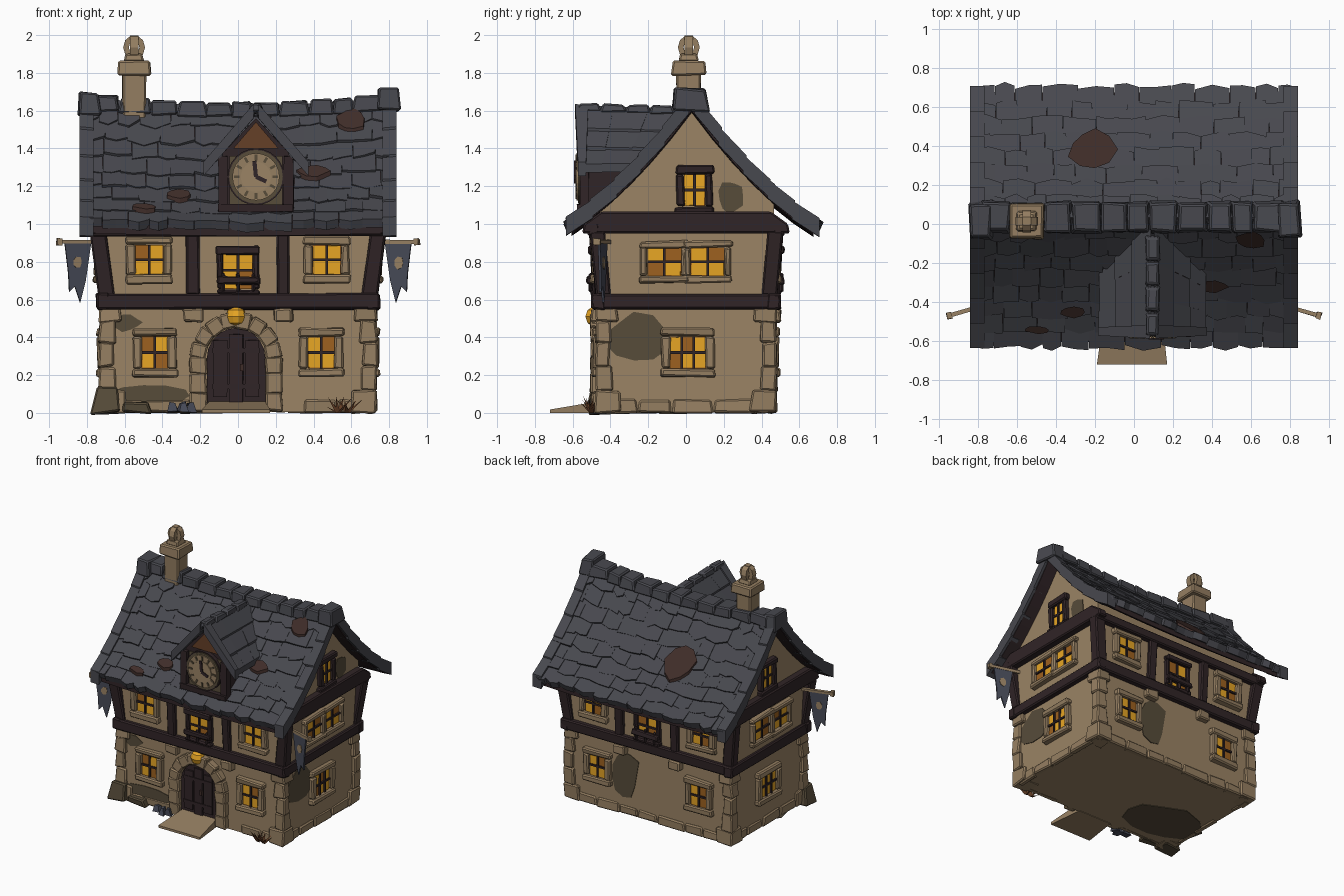
import bpy, bmesh, math, random
from mathutils import Matrix, Vector

if "Cube" in bpy.data.objects:
    bpy.data.objects.remove(bpy.data.objects["Cube"])
random.seed(4)

COLORS = {
    "plaster": (0.325, 0.228, 0.128), "stone": (0.300, 0.210, 0.120),
    "slate": (0.064, 0.065, 0.077), "dark wood": (0.030, 0.018, 0.020),
    "stained plaster": (0.095, 0.072, 0.042), "bare roof brown": (0.050, 0.026, 0.022),
    "glowing yellow": (0.80, 0.38, 0.018), "amber": (0.34, 0.12, 0.014),
    "banner blue": (0.060, 0.066, 0.092), "rust": (0.13, 0.05, 0.02)}
MATS = {}
for n, c in COLORS.items():
    MATS[n] = bpy.data.materials.new(n)
    MATS[n].diffuse_color = (*c, 1)
PL, ST, SL, WD, SP, BR, YE, AM, BA, RU = COLORS
PARTS, I = {}, Matrix()
rnd = random.uniform


def add(part, mat, verts, faces):
    bm, used = PARTS.setdefault(part, (bmesh.new(), []))
    if mat not in used:
        used.append(mat)
    vs = [bm.verts.new(v) for v in verts]
    for f in faces:
        bm.faces.new([vs[i] for i in f]).material_index = used.index(mat)


def loft(part, mat, a, b):
    """Closed solid between two matching rings."""
    n = len(a)
    add(part, mat, list(a) + list(b), [list(range(n)), list(range(2 * n - 1, n - 1, -1))] +
        [(i, (i + 1) % n, n + (i + 1) % n, n + i) for i in range(n)])


def prism(part, mat, pts, y0, y1, M=I):
    """Outline in x, z extruded along y."""
    loft(part, mat, [M @ Vector((x, y0, z)) for x, z in pts], [M @ Vector((x, y1, z)) for x, z in pts])


def block(part, mat, c, s, M=I, j=0.0, top=1.0, shift=(0, 0)):
    """Box with centre c and size s, jittered; top can taper and lean."""
    def ring(z, k, dx, dy):
        return [M @ Vector((c[0] + dx + a * k * s[0] / 2 + rnd(-j, j), c[1] + dy + b * k * s[1] / 2 + rnd(-j, j),
                            c[2] + z * s[2] / 2 + rnd(-j, j))) for a, b in ((-1, -1), (1, -1), (1, 1), (-1, 1))]
    loft(part, mat, ring(-1, 1, 0, 0), ring(1, top, *shift))


def slab(part, mat, pts, off):
    loft(part, mat, pts, [Vector(p) - Vector(off) for p in pts])


def blob(cx, cz, rx, rz, n=11):
    return [(cx + rx * k * math.cos(a), cz + rz * k * math.sin(a)) for a, k in
            ((i * math.tau / n, rnd(0.75, 1.12)) for i in range(n))]


def side(deg):
    """Frame in which a wall faces local -y."""
    return Matrix.Rotation(math.radians(deg), 4, 'Z')


def window(part, M, x, z, w, h, d, trim=ST, t=0.045, cols=2, rows=2):
    """Amber panes, most with glowing centres, bars and a chunky surround; d is wall distance."""
    pw, ph = w / cols, h / rows
    for i in range(cols):
        for k in range(rows):
            cx, cz = x - w / 2 + (i + .5) * pw, z - h / 2 + (k + .5) * ph
            block(part, AM, (cx, -d - .003, cz), (pw, .008, ph), M)
            if rnd(0, 1) < .72:
                block(part, YE, (cx, -d - .006, cz), (pw * .9, .008, ph * .88), M, .002)
    for i in range(1, cols):
        block(part, WD, (x - w / 2 + i * pw, -d - .01, z), (.014, .02, h), M)
    for k in range(1, rows):
        block(part, WD, (x, -d - .01, z - h / 2 + k * ph), (w, .02, .014), M)
    for s in (-1, 1):
        block(part + "_surround", trim, (x + s * (w + t) / 2, -d - .006, z), (t, .055, h), M, .006)
        block(part + "_surround", trim, (x, -d - .008, z + s * (h + t) / 2), (w + 2.2 * t, .06, t), M, .007)


# ---- stone ground floor, plinth, corner stones
block("ground_floor", PL, (0, 0, .282), (1.42, .91, .556))
for sx in (-1, 1):
    for sy in (-1, 1):
        for z, k, h in ((.06, .14, .12), (.18, .09, .13), (.31, .075, .13), (.43, .09, .12), (.52, .12, .08)):
            block("corner_stones", ST, (sx * (.735 - k / 2), sy * (.48 - k / 2), z), (k, k, h), I, .008, .92)
for deg, half, d in ((0, .68, .455), (90, .43, .71), (180, .68, .455), (270, .43, .71)):
    M, x = side(deg), -half
    while x < half:                                     # plinth stones
        w = min(rnd(.14, .26), half - x + .01)
        if deg or abs(x + w / 2) > .25:
            block("plinth", ST, (x + w / 2, -d + .01, .035), (w, .045, rnd(.06, .08)), M, .005, .9)
        x += w
    for x in (-.24, .24) if half > .5 else ():          # corbels below the beam
        block("corbels", ST, (x, -d - .01, .515), (.1, .07, .07), M, .008)

# ---- upper floor with gables, posts and beams
prism("upper_floor", PL, [(-.465, .58), (.465, .58), (.465, 1.12), (.03, 1.60), (-.405, 1.12), (-.465, 1.08)],
      -.725, .725, side(90))
for deg, half, d in ((0, .75, .465), (180, .75, .465), (90, .50, .715), (270, .50, .715)):
    M = side(deg)
    block("belt_beams", WD, (0, -d, .59), (2 * half, .07, .085), M, .006)
    if half > .6:
        block("eave_beams", WD, (0, -.49, .97), (1.56, .06, .07), M, .005)
        for x in (-.24, .24):
            block("posts", WD, (x, -.475, .79), (.07, .04, .33), M, .006, 1, (0, -.015))
    else:
        prism("gable_beams", WD, [(-.55, .95), (.55, .95), (.54, 1.0), (.45, 1.065), (-.45, 1.065), (-.54, 1.0)],
              -.78, -.71, M)
for sx in (-1, 1):
    for sy in (-1, 1):
        block("posts", WD, (sx * .695, sy * .44, .79), (.085, .08, .34), I, .005, 1, (sx * .045, sy * .03))

# ---- windows on every side
for deg in (0, 180):
    M = side(deg)
    for s in (-1, 1):
        window("ground_window", M, s * .44, .32, .14, .17, .457)
        window("upper_window", M, s * .47, .81, .15, .16, .467)
    window("middle_window", M, 0, .755, .16, .2, .467, WD, .03, 2, 2)
    for z in (.70, .86):
        block("window_boards", WD, (0, -.505, z), (.23, .035, .04), M, .008)
    for x in (-.08, 0, .08):
        block("window_boards", WD, (x, -.505, .69), (.02, .02, .1), M, .004)
for deg in (90, 270):
    M, s = side(deg), 1 if deg == 90 else -1
    window("ground_window", M, s * .01, .32, .19, .17, .712, cols=3)
    for x in (-.115, .115):
        window("upper_window", M, x, .80, .18, .15, .727, t=.036)
    window("gable_window", M, s * .045, 1.18, .11, .17, .727, WD, .042)

# ---- weathered plaster stains
for deg, x, z, rx, rz, d in ((90, -.25, .40, .2, .14, .71), (180, -.21, .32, .13, .2, .455), (0, -.47, .09, .22, .06, .455),
                             (0, -.6, .48, .09, .05, .455), (90, .24, 1.15, .07, .09, .725)):
    prism("plaster_stains", SP, blob(x, z, rx, rz), -d - .005, -d + .002, side(deg))
prism("floor_stain", SP, blob(-.4, .2, .32, .23), 0, .006, Matrix.Rotation(math.pi / 2, 4, 'X'))

# ---- main roof: sagging, concave deck with slates
def roof(x, d, sy, up=0.0):
    z = 1.625 - 1.324 * d + .553 * d * d + .045 * (x / .83) ** 2 * (1 - d)
    return Vector((x, .03 + sy * (d + up * .7), z + up * .72))

REACH = {-1: .635, 1: .645}
def section(x):
    ds = [(s, REACH[s] * k / 6) for s, r in ((-1, range(6, 0, -1)), (1, range(0, 7))) for k in r]
    return [roof(x, d, s) for s, d in ds] + [roof(x, d, s) - Vector((0, 0, .07)) for s, d in reversed(ds)]
xs = [-.82 + .205 * i for i in range(9)]
for a, b in zip(xs, xs[1:]):
    loft("roof_deck", WD, section(a), section(b))

ROWS = 8
for sy in (-1, 1):
    for r in range(ROWS):
        step = REACH[sy] / ROWS
        x = -.835
        while x < .83:
            w = rnd(.09, .19)
            x2 = x + w if x + w < .77 else .835
            d0, d1 = max(0, r * step - .02), (r + 1) * step + .012
            e = [rnd(-.012, .014) for _ in range(3)]
            u = rnd(.016, .028)
            slab("roof_slates", SL, [roof(x, d0, sy, .006), roof(x2, d0, sy, .006), roof(x2 - .001, d1 + e[0], sy, u),
                 roof((x + x2) / 2, d1 + e[1] + .008, sy, u), roof(x + .001, d1 + e[2], sy, u)],
                 (0, sy * .014, .02) if r < ROWS - 1 else (0, sy * .02, .045))
            x = x2
    for sx in (-1, 1):                                   # verge slates along the gable edges
        for r in range(5):
            d0, d1 = REACH[sy] * r / 5, REACH[sy] * (r + 1) / 5 + .01
            slab("roof_verges", SL, [roof(sx * .765, d0, sy, .02), roof(sx * .84, d0, sy, .02),
                 roof(sx * .84, d1, sy, .03), roof(sx * .765, d1, sy, .03)], (0, 0, .1))
# bare patches where slates are lost
for hx, hd, sy, rx, rd in ((-.22, .33, 1, .125, .11), (.6, .09, -1, .08, .05), (-.32, .46, -1, .07, .03),
                           (.40, .33, -1, .09, .03), (-.5, .55, -1, .07, .02)):
    slab("bare_patches", BR, [roof(x, d, sy, .033) for x, d in blob(hx, hd, rx, rd, 9)], (0, 0, .025))
x = -.78
while x < .78:                                           # ridge caps
    w = min(rnd(.1, .17), .79 - x)
    block("ridge_caps", SL, (x + w / 2, .035, roof(x + w / 2, 0, 1).z - .02), (w + .008, .165, .08), I, .008, .85)
    x += w
for x, z in ((-.785, 1.635), (.795, 1.66)):
    block("ridge_ends", SL, (x, .025, z), (.12, .19, .115), I, .012, .85)

# ---- dormer: body, slated roof, clock
CX = .095
prism("dormer_body", WD, [(CX - .18, 1.02), (CX + .18, 1.02), (CX + .18, 1.37), (CX, 1.56), (CX - .18, 1.37)], -.535, -.1)
prism("dormer_panel", SP, [(CX - .14, 1.1), (CX + .14, 1.1), (CX + .14, 1.36), (CX - .14, 1.36)], -.543, -.53)
prism("dormer_gable_panel", RU, [(CX - .12, 1.4), (CX + .12, 1.4), (CX, 1.54)], -.545, -.53)
for s in (-1, 1):
    block("dormer_frame", WD, (CX + s * .175, -.54, 1.22), (.05, .05, .28), I, .005)
block("dormer_frame", WD, (CX, -.545, 1.085), (.4, .06, .04), I, .005)

def dormer(s, t, v, up=0.0):
    front, back = -.575 + .01 * t, .0 - .2 * t
    return Vector((CX + s * (.25 * t + up * .7), front + (back - front) * v,
                   1.605 - .35 * t + .06 * t * t + .015 * (1 - v) * (1 - t) + up * .7))
for s in (-1, 1):
    for r in range(3):
        for k in range(3):
            t0, t1, v0, v1, u = r / 3, (r + 1) / 3 + .04, k / 3, (k + 1) / 3, rnd(.018, .028)
            slab("dormer_slates", SL, [dormer(s, t0, v0, .01), dormer(s, t0, v1, .01), dormer(s, t1, v1, u),
                 dormer(s, t1, v0, u)], (0, 0, .045))
    slab("dormer_barge", SL, [dormer(s, 0, -.02, .02), dormer(s, 0, .1, .02), dormer(s, 1.03, .1, .03),
         dormer(s, 1.03, -.02, .03)], (0, 0, .075))
for k in range(4):
    block("dormer_ridge", SL, (CX, -.515 + .13 * k, 1.617 - .004 * k), (.075, .138, .045), I, .005, .75)

def disc(r, n=24):
    return [(CX + r * math.cos(i * math.tau / n), 1.25 + r * math.sin(i * math.tau / n)) for i in range(n)]
prism("clock_rim", WD, disc(.15), -.565, -.53)
prism("clock_rim", SP, disc(.142), -.572, -.56)
prism("clock_ring", ST, disc(.125), -.58, -.57)
prism("clock_face", PL, disc(.08), -.586, -.575)
for i in range(12):
    R = Matrix.Translation((CX, 0, 1.25)) @ Matrix.Rotation(i * math.pi / 6, 4, 'Y')
    block("clock_marks", SP, (0, -.582, .102), (.014, .008, .03), R)
for a, l in ((-.1, .085), (2.0, .06)):
    R = Matrix.Translation((CX, 0, 1.25)) @ Matrix.Rotation(a, 4, 'Y')
    block("clock_hands", WD, (0, -.589, l / 2), (.022, .008, l), R)

# ---- chimney with crossed-arch cowl
block("chimney", ST, (-.55, .015, 1.66), (.125, .13, .3), I, .004)
block("chimney", ST, (-.55, .015, 1.825), (.18, .185, .075), I, .004, .92)
block("chimney", ST, (-.55, .015, 1.88), (.11, .11, .04), I, .003, .8)
for a in (0, math.pi / 2):
    M = Matrix.Translation((-.55, .015, 1.935)) @ Matrix.Rotation(a, 4, 'Z')
    for i in range(10):
        q = [[M @ Vector((r * math.cos(b), y, r * 1.12 * math.sin(b))) for r, y in
              ((.028, -.022), (.058, -.022), (.058, .022), (.028, .022))] for b in (i * math.tau / 10, (i + 1) * math.tau / 10)]
        loft("chimney_cowl", ST, *q)

# ---- door, arch, lamp and doorstep
DX, DZ = -.01, .29
arc = [(DX + .155 * math.cos(math.pi * i / 10), DZ + .16 * math.sin(math.pi * i / 10)) for i in range(11)]
prism("door", WD, [(DX + .155, .04)] + arc + [(DX - .155, .04)], -.47, -.44)
for i in range(-1, 2):
    block("door_planks", WD, (DX + i * .085, -.474, .235), (.075, .016, .36 if i == 0 else .3), I, .003)
for z in (.14, .33):
    block("door_straps", WD, (DX, -.483, z), (.25, .008, .025))
block("door_handle", BR, (DX + .03, -.487, .24), (.02, .016, .035))
for i in range(8):
    R = Matrix.Translation((DX, 0, DZ)) @ Matrix.Rotation((i - 3.5) * math.pi / 8, 4, 'Y')
    block("door_arch", ST, (0, -.46, .2), (.084, .09, .085), R, .005)
for s in (-1, 1):
    for z, h in ((.06, .1), (.16, .11), (.25, .09)):
        block("door_jambs", ST, (DX + s * .2, -.46, z), (.09, .09, h), I, .006)
loft("doorstep", ST, [(-.19, -.72, 0), (.17, -.72, 0), (.14, -.44, 0), (-.15, -.44, 0)],
     [(-.19, -.72, .018), (.17, -.72, .018), (.14, -.44, .065), (-.15, -.44, .065)])
rings = [[(DX + .055 * math.sin(p) * math.cos(a), -.48 + .055 * math.sin(p) * math.sin(a), .51 + .055 * math.cos(p))
          for a in (i * math.tau / 10 for i in range(10))] for p in (.25, .9, 1.57, 2.24, 2.9)]
for a, b in zip(rings, rings[1:]):
    loft("door_lamp", YE, a, b)

# ---- banners on poles
for s in (-1, 1):
    M = Matrix.Translation((s * .74, -.41, 0)) @ Matrix.Rotation(-s * .28, 4, 'Z')
    block("banner_poles", ST, (s * .1, 0, .905), (.23, .02, .02), M, .002)
    block("banner_poles", ST, (s * .215, 0, .905), (.025, .035, .035), M, .003)
    prism("banners", BA, [(s * x, z) for x, z in ((.04, .9), (.185, .9), (.165, .74), (.16, .64), (.13, .67), (.1, .585),
                                                  (.07, .7))], -.006, .006, M)
    prism("banner_emblem", ST, blob(s * .118, .795, .03, .035, 7), -.01, .01, M)

# ---- rubble, boulder and dry tufts by the front wall
block("boulder", SP, (-.695, -.455, .068), (.16, .13, .136), I, .012, .75)
block("boulder", SP, (-.54, -.475, .03), (.16, .07, .06), I, .01, .8)
for x in (-.34, -.29, -.25):
    block("rubble", BA, (x, -.51 + rnd(-.03, .03), .03), (.05, .05, rnd(.04, .06)), I, .01, .6)
for x0 in (.53, .58):
    for i in range(7):
        a, l = i * .9, rnd(.05, .085)
        tip = (x0 + l * math.cos(a), -.515 + l * .6 * math.sin(a), rnd(.03, .09))
        add("dry_tufts", RU, [(x0 - .012, -.51, 0), (x0 + .012, -.51, 0), (x0, -.49, 0), tip],
            [(0, 1, 2), (0, 1, 3), (1, 2, 3), (2, 0, 3)])

# ---- turn the collected parts into objects, softening chunky stone and wood
SOFT = ("stone", "surround", "ridge", "chimney", "arch", "jamb", "corbel", "plinth", "post", "beam", "boulder", "board")
for name, (bm, used) in PARTS.items():
    bmesh.ops.recalc_face_normals(bm, faces=bm.faces[:])
    me = bpy.data.meshes.new(name)
    bm.to_mesh(me)
    bm.free()
    for m in used:
        me.materials.append(MATS[m])
    ob = bpy.data.objects.new(name, me)
    bpy.context.collection.objects.link(ob)
    if any(k in name for k in SOFT) and name != "chimney_cowl":
        b = ob.modifiers.new("soft_edges", 'BEVEL')
        b.width, b.segments = .009, 1

for m in bpy.data.materials:
    if m.users and not m.is_grease_pencil:
        m.use_nodes = True
        m.node_tree.nodes["Principled BSDF"].inputs["Base Color"].default_value = m.diffuse_color
